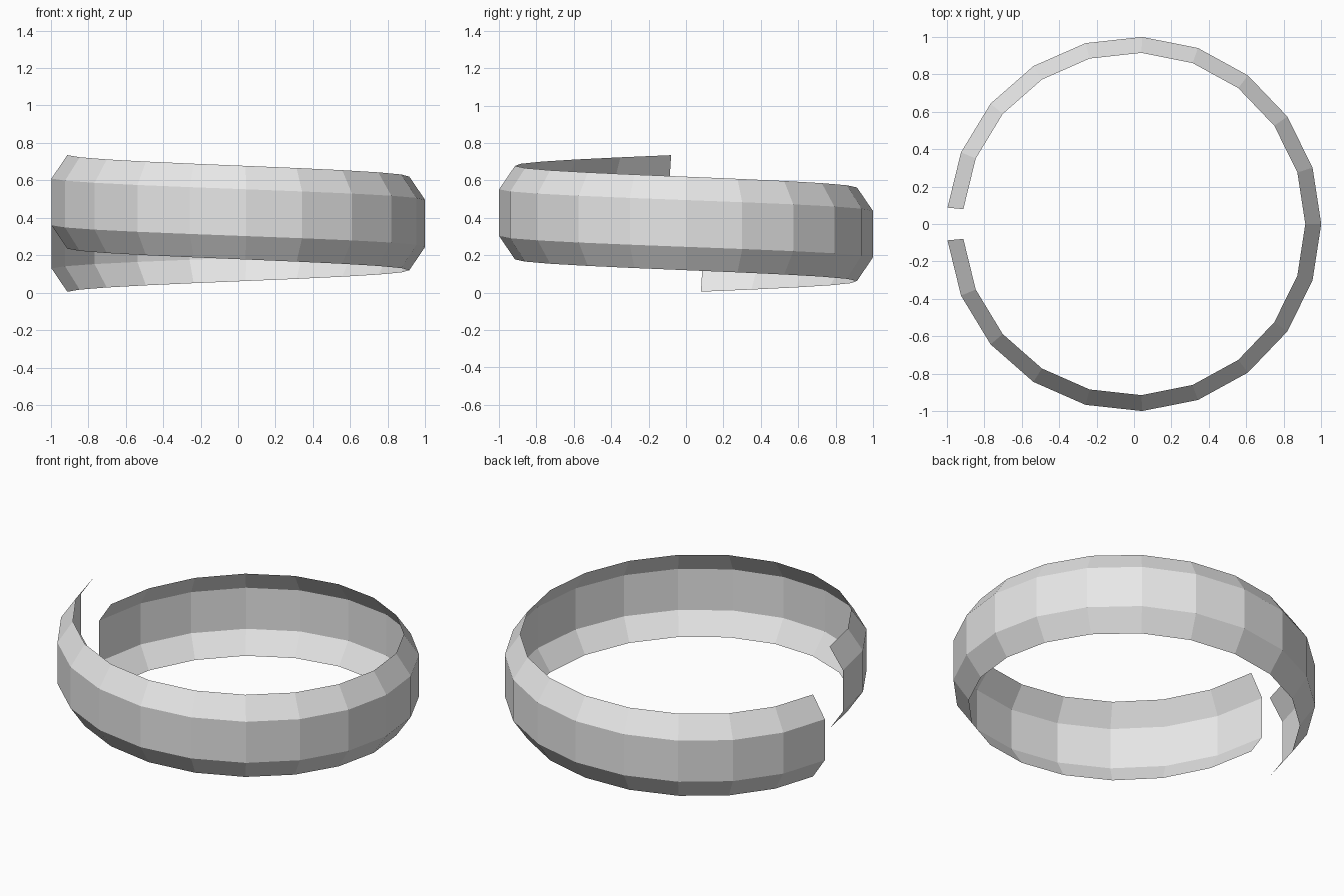
import bpy
import bmesh
from math import cos, sin, radians

old = bpy.data.objects.get("Cube")
if old:
    bpy.data.objects.remove(old, do_unlink=True)

# Plain grey material
grey = bpy.data.materials.new("light grey")
grey.use_nodes = True
colour = (0.8, 0.8, 0.8, 1.0)
grey.diffuse_color = colour
grey.node_tree.nodes["Principled BSDF"].inputs["Base Color"].default_value = colour

# Band cross-section as (radius, height): chamfered, open on the inside
PROFILE = [(0.915, 0.005), (1.0, 0.13), (1.0, 0.38), (0.915, 0.505)]
SEGMENTS = 20
HALF_ANGLE = 175      # the gap sits on the right side
RISE = 0.23           # climb of the band along its sweep


def sweep_band(name):
    """Sweep the open profile around z while it climbs steadily."""
    bm = bmesh.new()
    rows = []
    for i in range(SEGMENTS + 1):
        t = i / SEGMENTS
        a = radians(HALF_ANGLE * (1 - 2 * t))
        rows.append([bm.verts.new((r * cos(a), r * sin(a), z + RISE * t))
                     for r, z in PROFILE])
    for low, high in zip(rows, rows[1:]):
        for j in range(len(PROFILE) - 1):
            bm.faces.new((low[j], low[j + 1], high[j + 1], high[j]))
    # Turn the faces outward
    for f in bm.faces:
        f.normal_update()
        c = f.calc_center_median()
        if f.normal.x * c.x + f.normal.y * c.y < 0:
            f.normal_flip()
    mesh = bpy.data.meshes.new(name)
    bm.to_mesh(mesh)
    bm.free()
    mesh.materials.append(grey)
    obj = bpy.data.objects.new(name, mesh)
    bpy.context.collection.objects.link(obj)
    return obj


# Open spiral ring band, flat shaded
sweep_band("spiral_band")
